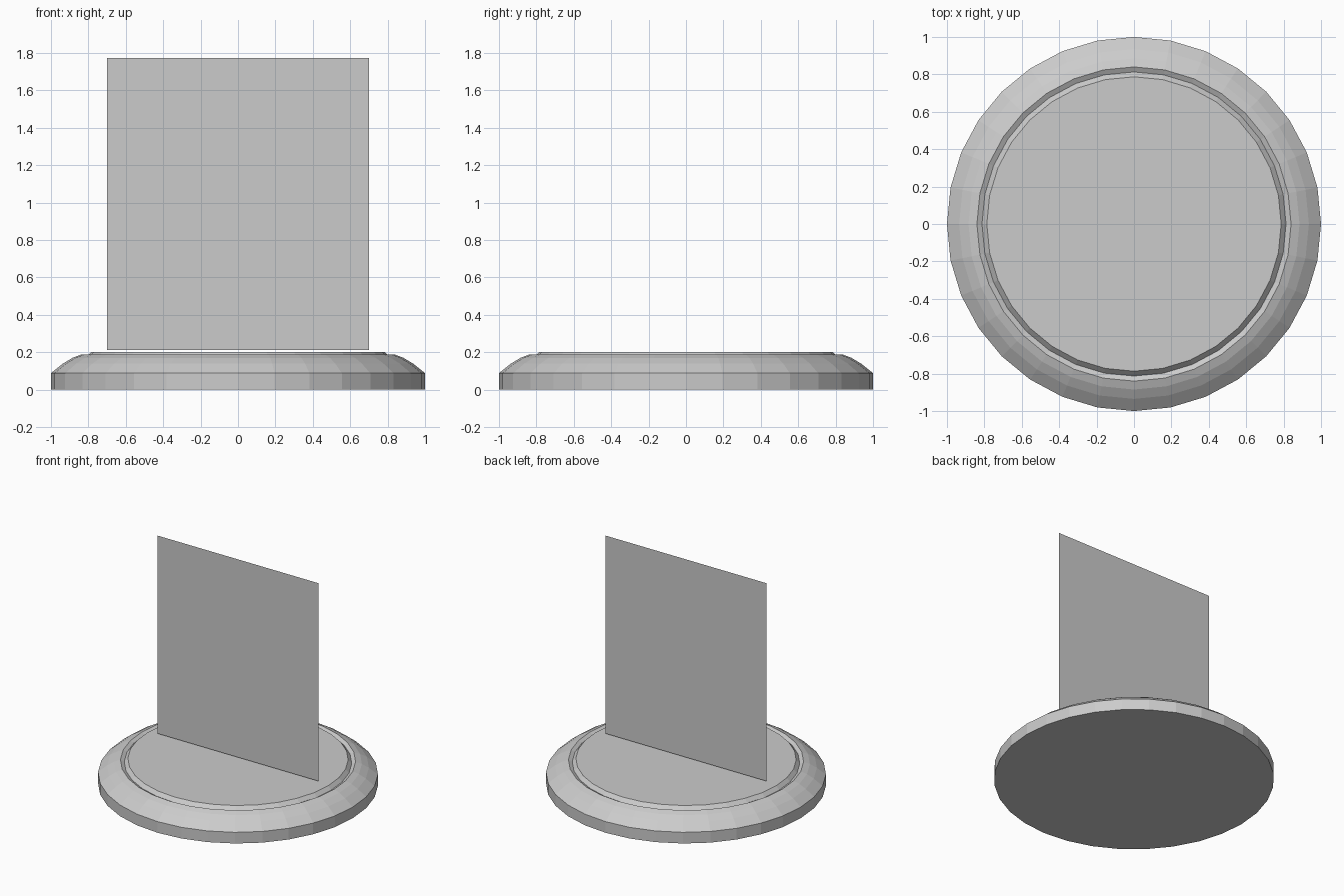
import bpy
import bmesh
from math import tau
from mathutils import Matrix, Vector

cube = bpy.data.objects.get("Cube")
if cube:
    bpy.data.objects.remove(cube)

SIDES = 32

grey = bpy.data.materials.new("light_grey")
grey.use_nodes = True
colour = (0.6, 0.6, 0.6, 1)
grey.diffuse_color = colour
grey.node_tree.nodes["Principled BSDF"].inputs["Base Color"].default_value = colour


def add_object(name, bm):
    mesh = bpy.data.meshes.new(name)
    bm.to_mesh(mesh)
    bm.free()
    mesh.materials.append(grey)
    obj = bpy.data.objects.new(name, mesh)
    bpy.context.collection.objects.link(obj)
    return obj


# Round base: straight wall, rounded shoulder, V groove, raised flat top
profile = [(0, 0), (1, 0), (1, 0.088), (0.975, 0.108), (0.935, 0.14),
           (0.885, 0.17), (0.84, 0.187), (0.813, 0.172), (0.787, 0.2), (0, 0.2)]
bm = bmesh.new()
points = [bm.verts.new((r, 0, z)) for r, z in profile]
edges = [bm.edges.new(pair) for pair in zip(points, points[1:])]
bmesh.ops.spin(bm, geom=points + edges, cent=(0, 0, 0), axis=(0, 0, 1),
               angle=tau, steps=SIDES, use_merge=True)
bmesh.ops.remove_doubles(bm, verts=bm.verts, dist=0.0001)
bmesh.ops.recalc_face_normals(bm, faces=bm.faces)
bmesh.ops.dissolve_limit(bm, angle_limit=0.01, verts=bm.verts, edges=bm.edges)
add_object("round_base", bm)

# Thin upright panel floating just above the base
bm = bmesh.new()
bmesh.ops.create_grid(bm, x_segments=1, y_segments=1, size=1)
bmesh.ops.scale(bm, vec=Vector((0.7, 0.78, 1)), verts=bm.verts)
bmesh.ops.rotate(bm, cent=(0, 0, 0), matrix=Matrix.Rotation(tau / 4, 3, "X"),
                 verts=bm.verts)
panel = add_object("upright_panel", bm)
panel.location.z = 0.993
